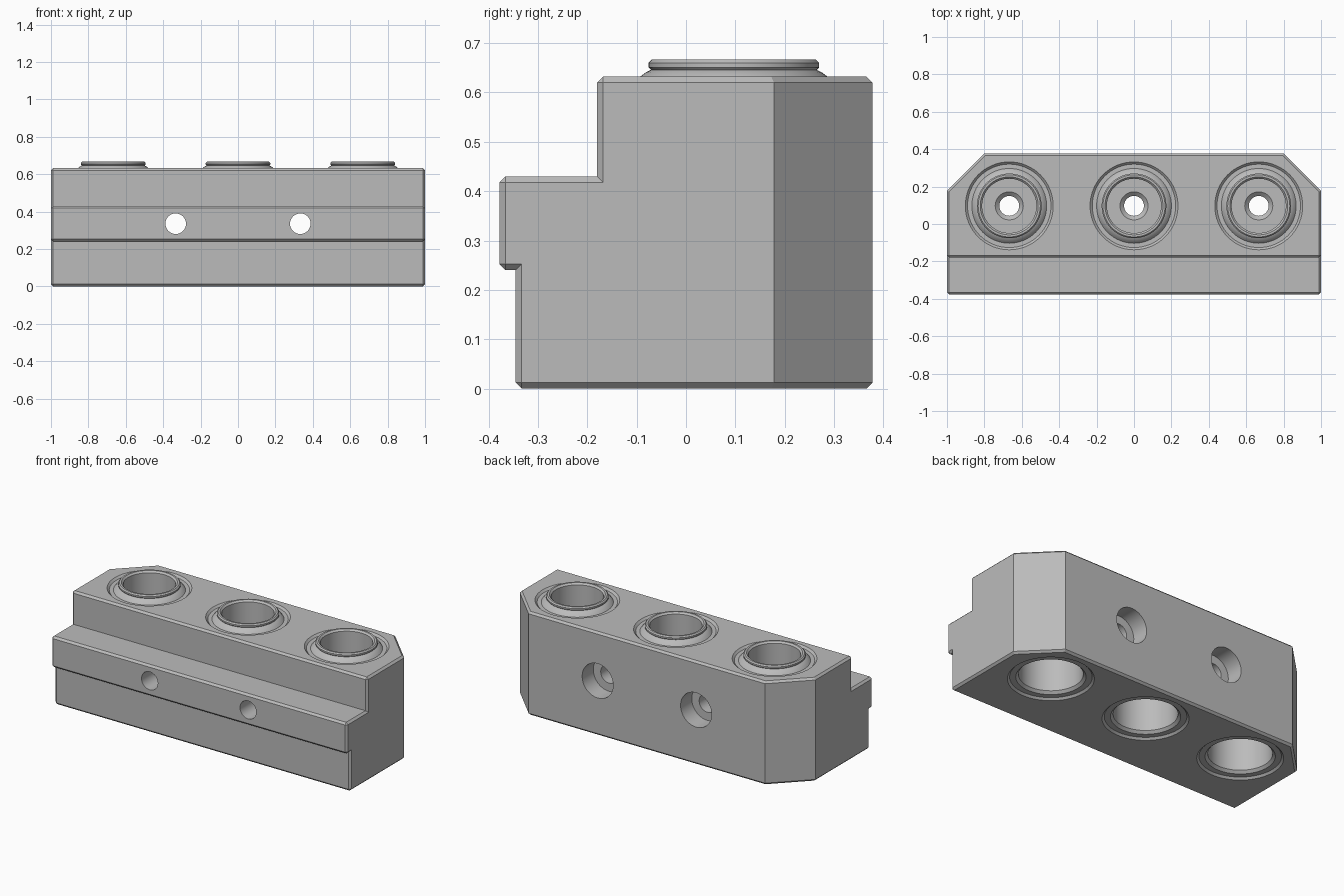
import bpy, bmesh, math
from mathutils import Matrix, Vector

cube = bpy.data.objects.get("Cube")
if cube:
    bpy.data.objects.remove(cube, do_unlink=True)

grey = bpy.data.materials.new("light grey")
grey.use_nodes = True
colour = (0.5, 0.5, 0.5, 1)
grey.diffuse_color = colour
grey.node_tree.nodes["Principled BSDF"].inputs["Base Color"].default_value = colour

SEGMENTS = 64
BORE_X = (-0.667, 0, 0.667)
BORE_Y = 0.097


def make_object(name, bm):
    bmesh.ops.recalc_face_normals(bm, faces=bm.faces[:])
    mesh = bpy.data.meshes.new(name)
    bm.to_mesh(mesh)
    bm.free()
    mesh.materials.append(grey)
    obj = bpy.data.objects.new(name, mesh)
    bpy.context.collection.objects.link(obj)
    return obj


def lathe(name, profile, matrix, closed=False):
    """Revolve (radius, height) points; an open profile gets end caps."""
    bm = bmesh.new()
    rings = []
    for r, z in profile:
        ring = []
        for i in range(SEGMENTS):
            a = math.tau * i / SEGMENTS
            ring.append(bm.verts.new((r * math.cos(a), r * math.sin(a), z)))
        rings.append(ring)
    pairs = list(zip(rings, rings[1:]))
    if closed:
        pairs.append((rings[-1], rings[0]))
    else:
        bm.faces.new(rings[0])
        bm.faces.new(rings[-1])
    for low, high in pairs:
        for i in range(SEGMENTS):
            j = (i + 1) % SEGMENTS
            bm.faces.new((low[i], low[j], high[j], high[i]))
    bm.transform(matrix)
    return make_object(name, bm)


def smooth(obj):
    bpy.ops.object.select_all(action="DESELECT")
    obj.select_set(True)
    bpy.context.view_layer.objects.active = obj
    bpy.ops.object.shade_smooth_by_angle(angle=math.radians(30))


# Block: stepped side profile swept along its length
side = [(-0.345, 0), (0.378, 0), (0.378, 0.632), (-0.18, 0.632),
        (-0.18, 0.43), (-0.378, 0.43), (-0.378, 0.24), (-0.345, 0.24)]
bm = bmesh.new()
end = bm.faces.new([bm.verts.new((-1, y, z)) for y, z in side])
swept = bmesh.ops.extrude_face_region(bm, geom=[end], use_keep_orig=True)
bmesh.ops.translate(bm, vec=(2, 0, 0),
                    verts=[v for v in swept["geom"] if isinstance(v, bmesh.types.BMVert)])

# Slanted rear corners
for sign in (-1, 1):
    cut = bmesh.ops.bisect_plane(bm, geom=bm.verts[:] + bm.edges[:] + bm.faces[:],
                                 plane_co=(sign, 0.178, 0), plane_no=Vector((sign, 1, 0)),
                                 clear_outer=True)
    rim = [e for e in cut["geom_cut"] if isinstance(e, bmesh.types.BMEdge)]
    bmesh.ops.edgenet_fill(bm, edges=rim)
bmesh.ops.recalc_face_normals(bm, faces=bm.faces[:])

# Small chamfer on every outward right-angled edge
sharp = [e for e in bm.edges if len(e.link_faces) == 2
         and e.calc_face_angle_signed() > math.radians(60)]
bmesh.ops.bevel(bm, geom=sharp, offset=0.012, offset_type="OFFSET",
                segments=1, profile=0.5, affect="EDGES", clamp_overlap=False)
block = make_object("block", bm)

# Cutters: vertical openings and counterbored bolt holes from the rear
cutters = []
for x in BORE_X:
    cutters.append(lathe("bore_cutter", [(0.235, -0.1), (0.235, 0.8)],
                         Matrix.Translation((x, BORE_Y, 0))))
for x in (-0.333, 0.333):
    place = Matrix.Translation((x, 0, 0.335)) @ Matrix.Rotation(-math.pi / 2, 4, "X")
    cutters.append(lathe("bolt_cutter", [(0.055, -0.5), (0.055, 0.27),
                                         (0.105, 0.27), (0.105, 0.5)], place))
bpy.context.view_layer.objects.active = block
for cutter in cutters:
    cutter.hide_render = True
    mod = block.modifiers.new("cut", "BOOLEAN")
    mod.operation = "DIFFERENCE"
    mod.solver = "EXACT"
    mod.object = cutter
    bpy.ops.object.modifier_apply(modifier=mod.name)
for cutter in cutters:
    bpy.data.objects.remove(cutter, do_unlink=True)
smooth(block)

# Sockets: recessed rims, raised collar, deep bores and a narrow centre hole
socket = [(0.235, 0), (0.223, 0.012), (0.19, 0.012), (0.175, 0.027),
          (0.175, 0.25), (0.053, 0.25), (0.053, 0.38), (0.075, 0.4),
          (0.145, 0.4), (0.145, 0.657), (0.155, 0.667), (0.166, 0.667),
          (0.173, 0.66), (0.173, 0.651), (0.168, 0.646), (0.178, 0.641),
          (0.19, 0.632), (0.2, 0.62), (0.223, 0.62), (0.235, 0.632)]
for name, x in zip(("right_socket", "middle_socket", "left_socket"), BORE_X):
    smooth(lathe(name, socket, Matrix.Translation((x, BORE_Y, 0)), closed=True))
